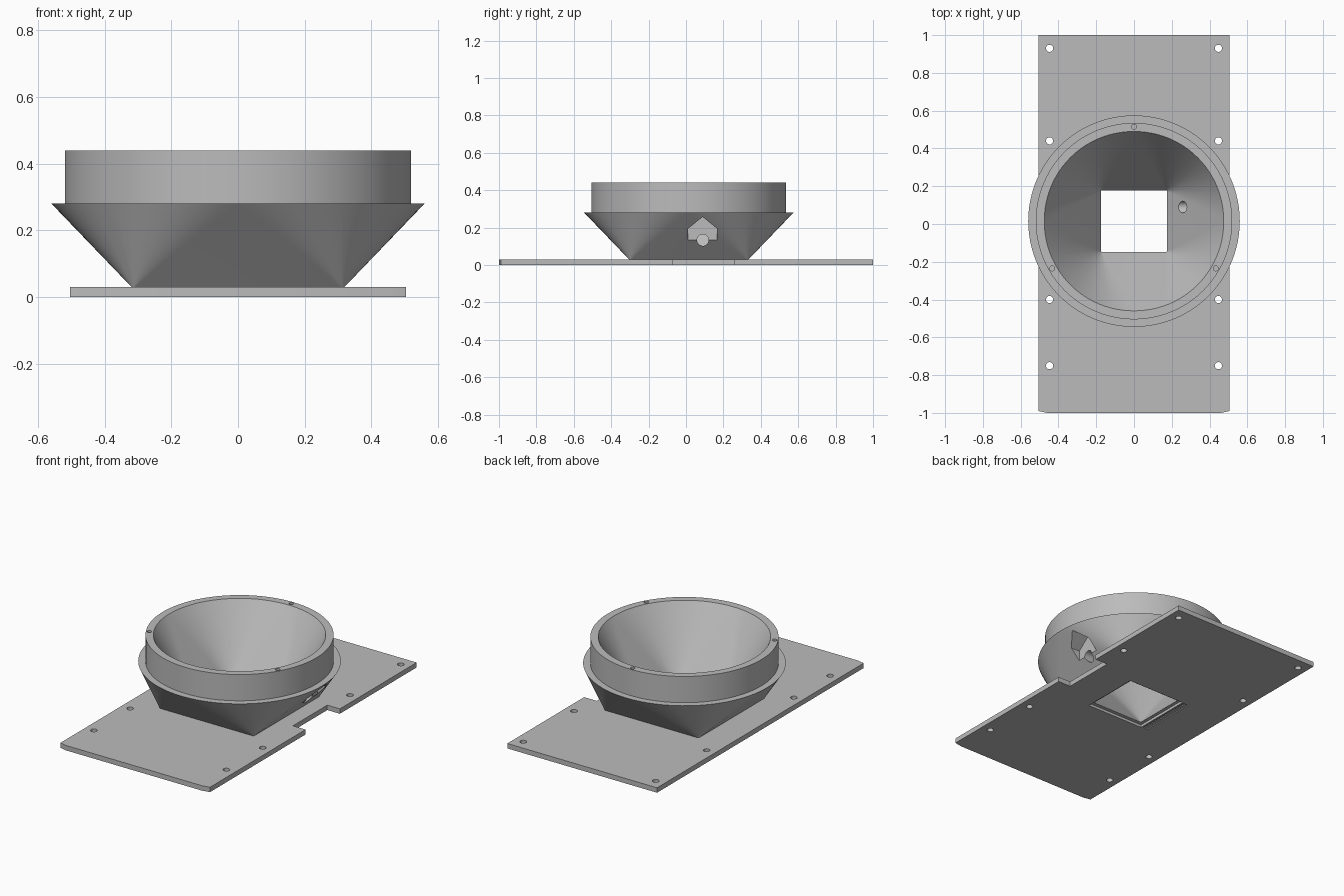
import bpy, bmesh, math
from mathutils import Matrix, Vector

if "Cube" in bpy.data.objects:
    bpy.data.objects.remove(bpy.data.objects["Cube"], do_unlink=True)

CY = 0.015          # funnel axis in y
PLATE_TOP = 0.03
FLANGE_Z, RIM_Z = 0.28, 0.44

grey = bpy.data.materials.new("plain_grey")
grey.use_nodes = True
grey.diffuse_color = (0.5, 0.5, 0.5, 1)
grey.node_tree.nodes["Principled BSDF"].inputs["Base Color"].default_value = (0.5, 0.5, 0.5, 1)


def finish(name, bm):
    bmesh.ops.recalc_face_normals(bm, faces=bm.faces)
    mesh = bpy.data.meshes.new(name)
    bm.to_mesh(mesh)
    bm.free()
    mesh.materials.append(grey)
    obj = bpy.data.objects.new(name, mesh)
    bpy.context.collection.objects.link(obj)
    return obj


def prism(name, profile, depth):
    """Extrude a closed profile of 3D points along the vector depth."""
    bm = bmesh.new()
    face = bm.faces.new([bm.verts.new(p) for p in profile])
    out = bmesh.ops.extrude_face_region(bm, geom=[face])
    verts = [v for v in out["geom"] if isinstance(v, bmesh.types.BMVert)]
    bmesh.ops.translate(bm, verts=verts, vec=depth)
    return finish(name, bm)


def box(name, x0, x1, y0, y1, z0, z1):
    return prism(name, [(x0, y0, z0), (x1, y0, z0), (x1, y1, z0), (x0, y1, z0)], (0, 0, z1 - z0))


def cylinder(name, radius, centre, length, axis="Z", segments=24):
    bm = bmesh.new()
    turn = Matrix.Rotation(math.pi / 2, 4, "Y") if axis == "X" else Matrix()
    bmesh.ops.create_cone(bm, cap_ends=True, segments=segments, radius1=radius, radius2=radius,
                          depth=length, matrix=Matrix.Translation(centre) @ turn)
    return finish(name, bm)


def square_to_round(name, half_x, half_y, z0, radius, z1, segments=96):
    """Convex hull between a rectangle below and a circle above."""
    bm = bmesh.new()
    for sx in (-1, 1):
        for sy in (-1, 1):
            bm.verts.new((sx * half_x, CY + sy * half_y, z0))
    for i in range(segments):
        a = math.tau * i / segments
        bm.verts.new((radius * math.cos(a), CY + radius * math.sin(a), z1))
    bmesh.ops.convex_hull(bm, input=bm.verts)
    bmesh.ops.dissolve_limit(bm, angle_limit=0.001, verts=bm.verts, edges=bm.edges)
    return finish(name, bm)


def combine(target, tool, operation):
    mod = target.modifiers.new("cut", "BOOLEAN")
    mod.operation, mod.solver, mod.object = operation, "EXACT", tool
    bpy.context.view_layer.objects.active = target
    bpy.ops.object.modifier_apply(modifier=mod.name)
    bpy.data.objects.remove(tool, do_unlink=True)


# Base plate with clipped front corners
body = prism("funnel_on_mounting_plate",
             [(-0.505, 1, 0), (-0.505, -0.99, 0), (-0.46, -1, 0),
              (0.46, -1, 0), (0.505, -0.99, 0), (0.505, 1, 0)], (0, 0, PLATE_TOP))

# Side notch in the plate
combine(body, box("notch", 0.42, 0.6, -0.07, 0.26, -0.1, 0.1), "DIFFERENCE")

# Plate screw holes
for x in (-0.447, 0.447):
    for y in (0.93, 0.44, -0.4, -0.75):
        combine(body, cylinder("screw_hole", 0.019, (x, y, 0), 0.2), "DIFFERENCE")

# Funnel shell and upright collar
combine(body, square_to_round("shell", 0.315, 0.315, 0.025, 0.56, FLANGE_Z), "UNION")
low = FLANGE_Z - 0.02
combine(body, cylinder("collar", 0.52, (0, CY, (low + RIM_Z) / 2), RIM_Z - low, segments=96), "UNION")

# Funnel interior, and the recess under its throat
combine(body, square_to_round("interior", 0.172, 0.16, 0.012, 0.482, RIM_Z + 0.01), "DIFFERENCE")
combine(body, box("recess", -0.195, 0.195, CY - 0.185, CY + 0.185, -0.1, 0.016), "DIFFERENCE")

# Shallow contact strip with a row of sockets beside the recess
combine(body, box("strip", -0.24, -0.205, CY - 0.18, CY + 0.18, -0.1, 0.006), "DIFFERENCE")
for i in range(12):
    y = CY + (i - 5.5) * 0.028
    combine(body, cylinder("socket", 0.006, (-0.222, y, 0), 0.024, segments=8), "DIFFERENCE")

# Pin holes in the rim
for degrees in (90, 210, 330):
    a = math.radians(degrees)
    spot = Vector((0.5 * math.cos(a), CY + 0.5 * math.sin(a), RIM_Z))
    combine(body, cylinder("pin_hole", 0.013, spot, 0.12), "DIFFERENCE")

# Gabled side pocket with a sensor hole through the wall
gable = [(0.42, y, z) for y, z in ((0.012, 0.128), (0.165, 0.128), (0.165, 0.195),
                                   (0.089, 0.257), (0.012, 0.195))]
combine(body, prism("pocket", gable, (0.3, 0, 0)), "DIFFERENCE")
combine(body, cylinder("sensor_hole", 0.031, (0.38, 0.09, 0.133), 0.46, axis="X"), "DIFFERENCE")

# Smooth the round surfaces, keep the edges crisp
bpy.ops.object.select_all(action="DESELECT")
body.select_set(True)
bpy.context.view_layer.objects.active = body
bpy.ops.object.shade_smooth_by_angle(angle=math.radians(25))
